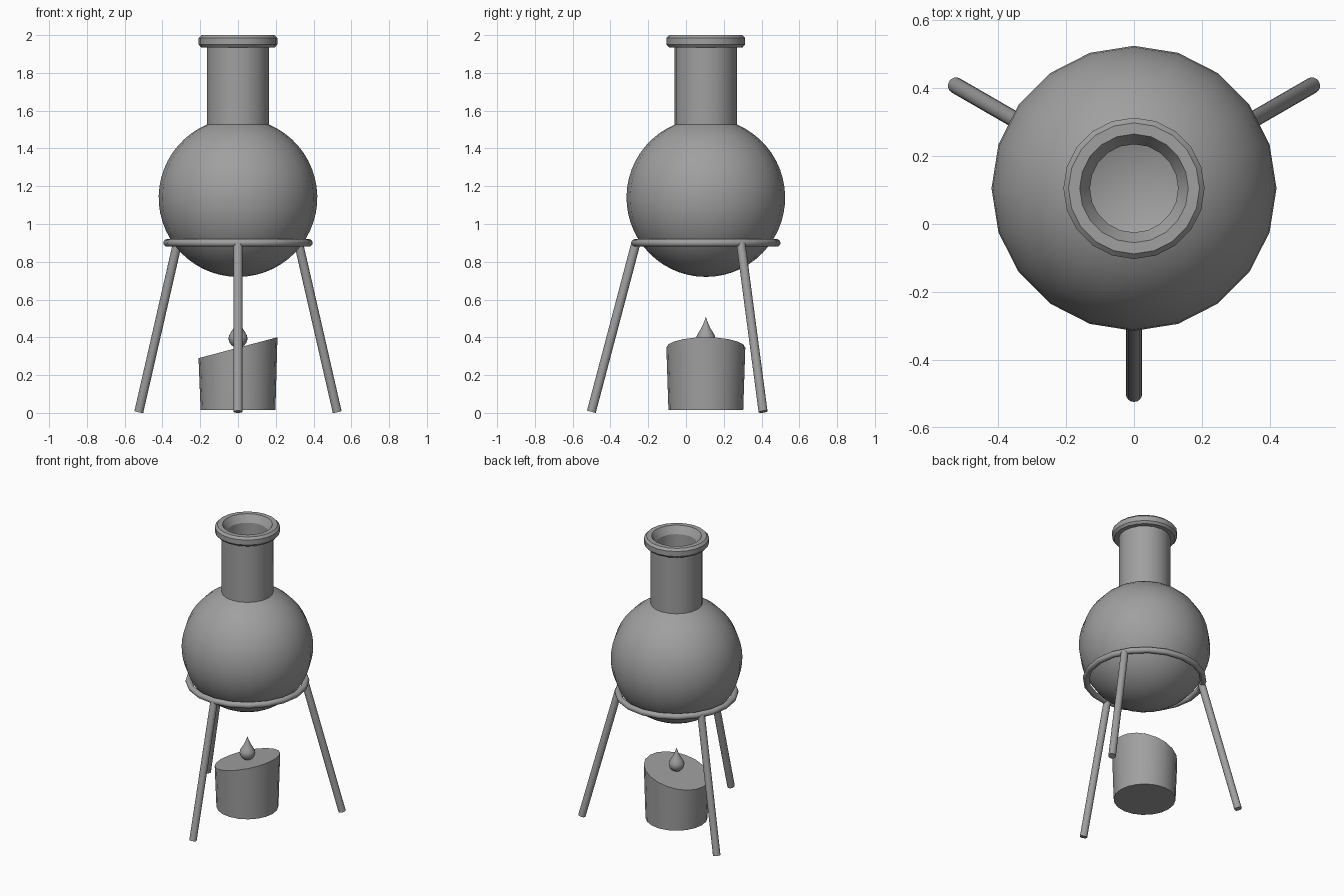
import bpy
import bmesh
from math import sin, cos, pi, radians, sqrt
from mathutils import Vector

if "Cube" in bpy.data.objects:
    bpy.data.objects.remove(bpy.data.objects["Cube"])

CENTRE = Vector((0, 0.105, 0))
SIDES = 20

grey = bpy.data.materials.new("plain grey")
grey.use_nodes = True
colour = (0.35, 0.35, 0.35, 1)
grey.diffuse_color = colour
grey.node_tree.nodes["Principled BSDF"].inputs["Base Color"].default_value = colour

parts = []


def finish(name, bm):
    bmesh.ops.recalc_face_normals(bm, faces=bm.faces)
    mesh = bpy.data.meshes.new(name)
    bm.to_mesh(mesh)
    bm.free()
    mesh.materials.append(grey)
    obj = bpy.data.objects.new(name, mesh)
    bpy.context.collection.objects.link(obj)
    parts.append(obj)
    return obj


def lathe(name, profile, closed=False):
    """Spin (radius, height) points about the flask's axis."""
    bm = bmesh.new()
    verts = [bm.verts.new((r, 0, z)) for r, z in profile]
    edges = [bm.edges.new(pair) for pair in zip(verts, verts[1:])]
    if closed:
        edges.append(bm.edges.new((verts[-1], verts[0])))
    bmesh.ops.spin(bm, geom=verts + edges, cent=(0, 0, 0), axis=(0, 0, 1),
                   angle=2 * pi, steps=SIDES, use_duplicate=False)
    bmesh.ops.remove_doubles(bm, verts=bm.verts, dist=0.0005)
    obj = finish(name, bm)
    obj.location = CENTRE
    return obj


def bulb(radius, neck, steps=24):
    """Sphere arc from the bottom pole up to where the neck begins."""
    end = pi / 2 + pi / 2 - math_asin(neck / radius)
    return [(radius * sin(end * i / steps), 1.14 - radius * cos(end * i / steps))
            for i in range(steps + 1)]


def math_asin(value):
    return Vector((sqrt(1 - value * value), value)).angle(Vector((1, 0)))


# Hollow flask: outer bulb, neck, rolled lip, then the inner wall back down
lip = [(0.165, 1.935), (0.195, 1.935), (0.208, 1.95), (0.208, 1.985),
       (0.193, 2.0), (0.16, 2.0), (0.13, 1.95)]
lathe("flask", bulb(0.42, 0.165) + lip + bulb(0.385, 0.13)[::-1])

# Support ring under the bulb
lathe("stand_ring", [(0.375 + 0.02 * cos(2 * pi * i / 16), 0.9 + 0.02 * sin(2 * pi * i / 16))
                     for i in range(16)], closed=True)

# Three splayed legs
for name, angle in (("front_leg", -90), ("back_left_leg", 30), ("back_right_leg", 150)):
    out = Vector((cos(radians(angle)), sin(radians(angle)), 0))
    top = CENTRE + out * 0.37 + Vector((0, 0, 0.9))
    foot = CENTRE + out * 0.606 + Vector((0, 0, 0.006))
    axis = top - foot
    bm = bmesh.new()
    bmesh.ops.create_cone(bm, cap_ends=True, segments=16, radius1=0.024,
                          radius2=0.024, depth=axis.length)
    leg = finish(name, bm)
    leg.location = (top + foot) / 2
    leg.rotation_euler = axis.to_track_quat('Z', 'Y').to_euler()

# Burner: tapered pot whose top is cut on a slant
burner = lathe("burner", [(0, 0.015), (0.198, 0.015), (0.209, 0.345), (0, 0.345)])
for v in burner.data.vertices:
    if v.co.z > 0.2:
        v.co.z += v.co.x * 0.265

# Teardrop flame
drop = [(0.05 * sin(radians(a)), 0.395 - 0.05 * cos(radians(a))) for a in range(0, 106, 15)]
lathe("flame", drop + [(0.037, 0.428), (0.025, 0.447), (0.015, 0.468), (0.007, 0.488), (0, 0.508)])

# Smooth shading with crisp edges
bpy.ops.object.select_all(action='DESELECT')
for obj in parts:
    obj.select_set(True)
bpy.context.view_layer.objects.active = parts[0]
bpy.ops.object.shade_smooth_by_angle(angle=radians(30))
